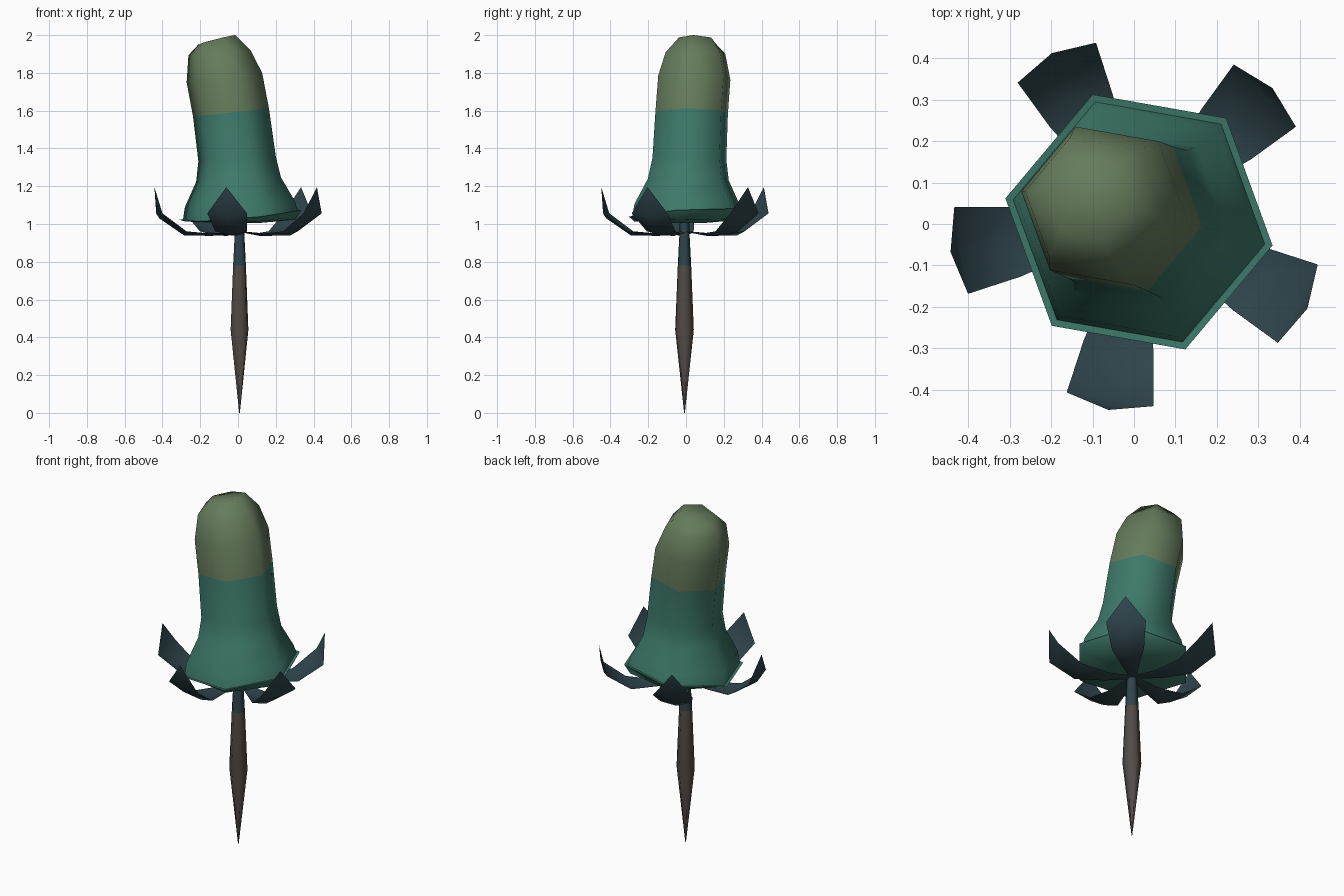
import bpy, bmesh
from math import sin, cos, radians, pi
from mathutils import Vector

cube = bpy.data.objects.get("Cube")
if cube:
    bpy.data.objects.remove(cube, do_unlink=True)


def material(name, rgb):
    m = bpy.data.materials.new(name)
    m.use_nodes = True
    m.diffuse_color = (*rgb, 1)
    bsdf = next(n for n in m.node_tree.nodes if n.type == 'BSDF_PRINCIPLED')
    bsdf.inputs["Base Color"].default_value = (*rgb, 1)
    return m


teal = material("teal", (0.047, 0.19, 0.145))
olive = material("olive", (0.13, 0.2, 0.107))
slate = material("dark slate", (0.028, 0.058, 0.07))
brown = material("bark brown", (0.083, 0.071, 0.062))


def finish(name, bm, mats, angle):
    bmesh.ops.recalc_face_normals(bm, faces=bm.faces[:])
    mesh = bpy.data.meshes.new(name)
    bm.to_mesh(mesh)
    bm.free()
    for m in mats:
        mesh.materials.append(m)
    ob = bpy.data.objects.new(name, mesh)
    bpy.context.collection.objects.link(ob)
    bpy.ops.object.select_all(action='DESELECT')
    ob.select_set(True)
    bpy.context.view_layer.objects.active = ob
    bpy.ops.object.shade_smooth_by_angle(angle=radians(angle))
    return ob


def loft(rows, sides, turn, split):
    """Rows are (x, y, z, radius, x slope, y slope); bands from split on use slot 1."""
    bm = bmesh.new()
    rings = []
    for x, y, z, r, sx, sy in rows:
        ring = []
        for k in range(sides):
            a = radians(turn) + 2 * pi * k / sides
            dx, dy = r * cos(a), r * sin(a)
            ring.append(bm.verts.new((x + dx, y + dy, z + sx * dx + sy * dy)))
        rings.append(ring)
    for i in range(len(rings) - 1):
        for k in range(sides):
            n = (k + 1) % sides
            f = bm.faces.new((rings[i][k], rings[i][n], rings[i + 1][n], rings[i + 1][k]))
            f.material_index = int(i >= split)
    bm.faces.new(rings[0][::-1])
    bm.faces.new(rings[-1]).material_index = 1
    return bm


# Leaning six-sided bud: rounded underside, narrow lip, neck, olive cap
bud_rows = [
    (0.01, 0.0, 1.005, 0.1, 0.0, 0.0),
    (0.012, 0.003, 1.018, 0.296, 0.02, 0.02),
    (0.012, 0.005, 1.048, 0.327, 0.09, 0.06),
    (0.012, 0.005, 1.046, 0.308, 0.09, 0.06),
    (0.01, 0.005, 1.105, 0.296, 0.06, 0.02),
    (0.003, 0.012, 1.235, 0.228, 0.05, 0.0),
    (-0.005, 0.018, 1.345, 0.208, 0.07, 0.0),
    (-0.037, 0.03, 1.59, 0.204, 0.11, 0.0),
    (-0.072, 0.044, 1.775, 0.203, 0.12, -0.02),
    (-0.097, 0.05, 1.905, 0.168, 0.07, 0.0),
    (-0.112, 0.057, 1.975, 0.1, 0.25, -0.05),
]
finish("bud", loft(bud_rows, 6, -10, 7), [teal, olive], 75)

# Stem: pointed brown lower part, slate collar above
stem_rows = [(0.008, -0.008, z, r, 0, 0) for z, r in
             [(0, 0.002), (0.44, 0.05), (0.78, 0.036), (0.95, 0.027), (1.02, 0.025)]]
finish("stem", loft(stem_rows, 6, 20, 2), [brown, slate], 75)

# Sepals: five cupped sheets curling upward around the stem
sepal_rows = [(0.015, 0.955, 0.02), (0.15, 0.937, 0.045), (0.3, 0.94, 0.085), (0.432, 1.03, 0.106)]
centre = Vector((0.01, 0.004, 0))
for n in range(5):
    a = radians(45 + 72 * n)
    out, side = Vector((cos(a), sin(a), 0)), Vector((-sin(a), cos(a), 0))
    bm = bmesh.new()
    grid = []
    for r, z, w in sepal_rows:
        base = centre + out * r + Vector((0, 0, z))
        curl = Vector((0, 0, w * 0.25))
        grid.append([bm.verts.new(base + side * s * w + curl * abs(s)) for s in (-1, 0, 1)])
    for low, high in zip(grid, grid[1:]):
        for k in (0, 1):
            bm.faces.new((low[k], low[k + 1], high[k + 1], high[k]))
    tip = bm.verts.new(centre + out * 0.458 + Vector((0, 0, 1.195)))
    for k in (0, 1):
        bm.faces.new((grid[-1][k], grid[-1][k + 1], tip))
    finish(f"sepal_{n + 1}", bm, [slate], 75)
